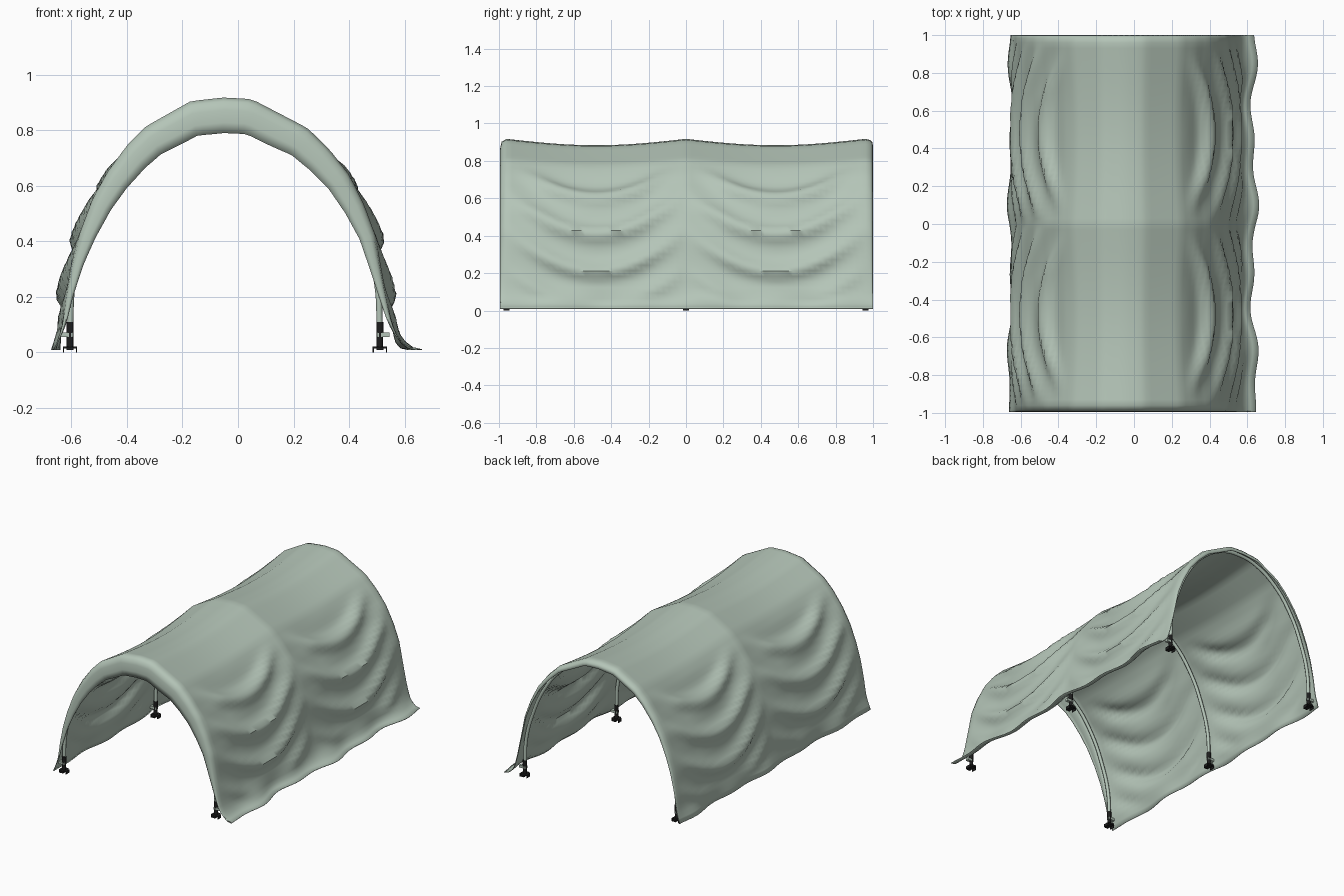
import bpy, math
from mathutils import Vector

cube = bpy.data.objects.get("Cube")
if cube:
    bpy.data.objects.remove(cube, do_unlink=True)

MID_X = -0.047          # centre line of the arch
HOOP_Y = 0.96           # end hoops sit at +/- this


def material(name, rgb):
    m = bpy.data.materials.new(name)
    m.use_nodes = True
    m.diffuse_color = (*rgb, 1)
    bsdf = m.node_tree.nodes["Principled BSDF"]
    bsdf.inputs["Base Color"].default_value = (*rgb, 1)
    bsdf.inputs["Roughness"].default_value = 0.8
    return m


canvas = material("sage_canvas", (0.46, 0.56, 0.48))
black = material("black_plastic", (0.012, 0.012, 0.012))


def mesh_object(name, verts, faces, mat):
    me = bpy.data.meshes.new(name)
    me.from_pydata(verts, [], faces)
    me.materials.append(mat)
    ob = bpy.data.objects.new(name, me)
    bpy.context.collection.objects.link(ob)
    return ob


def smooth(ob, angle):
    bpy.ops.object.select_all(action='DESELECT')
    ob.select_set(True)
    bpy.context.view_layer.objects.active = ob
    bpy.ops.object.shade_smooth_by_angle(angle=math.radians(angle))


def resample(points, count):
    """Evenly spaced points along a polyline."""
    pts = [Vector(p) for p in points]
    lengths = [(b - a).length for a, b in zip(pts, pts[1:])]
    step = sum(lengths) / (count - 1)
    out, seg, used = [], 0, 0.0
    for i in range(count):
        d = i * step
        while seg < len(lengths) - 1 and d > used + lengths[seg]:
            used += lengths[seg]
            seg += 1
        out.append(pts[seg].lerp(pts[seg + 1], min(1, (d - used) / lengths[seg])))
    return out


# Canvas cover: arch section (x, z), swept along y with sag and swag folds
arch = [(-.65, .01), (-.635, .08), (-.622, .2), (-.6, .32), (-.57, .43),
        (-.525, .55), (-.47, .65), (-.4, .745), (-.33, .815), (-.17, .905),
        (-.05, .918), (.05, .912), (.25, .808), (.33, .73), (.4, .64),
        (.455, .53), (.495, .42), (.52, .28), (.545, .15), (.565, .06),
        (.59, .02), (.63, .012)]
section = resample(arch, 81)


def ramp(a, b, t):
    t = max(0, min(1, (t - a) / (b - a)))
    return t * t * (3 - 2 * t)


def draped(p, y, tuck):
    out = Vector((p.x - MID_X, max(p.y - 0.3, 0))).normalized()
    span = abs(math.sin(math.pi * y / HOOP_Y)) if abs(y) < HOOP_Y else 0
    # roof dips between hoops, lower walls billow out
    push = span * (0.012 * (1 - ramp(.3, .5, p.y)) - 0.034 * ramp(.5, .75, p.y))
    # folds hang in swags from hoop to hoop
    phase = (p.y - 0.61 - 0.2 * (1 - span)) / 0.2
    fold = (0.5 + 0.5 * math.cos(2 * math.pi * phase)) ** 2
    fade = ramp(0.04, 0.16, p.y) * (1 - ramp(.66, .8, p.y))
    push += 0.04 * (fold - 0.35) * fade * min(1, 1.4 * span)
    push -= tuck * p.y / 0.92
    # wavy hem
    hem = (1 - ramp(0.0, 0.12, p.y)) * (0.012 * math.sin(7 * y + 1) + 0.008 * math.sin(17 * y))
    if p.x > 0:
        hem *= 1.5
    q = p + out * push + Vector((math.copysign(1, p.x) * hem, 0))
    return (q.x, y, max(q.y, 0.004))


# rows are (y, amount tucked in): hemmed flap at each end
rows = [(-.992, .128), (-.995, .09), (-.993, .045), (-.985, .015)]
rows += [(-HOOP_Y + i * HOOP_Y / 32, 0) for i in range(65)]
rows += [(.985, .006), (.996, .018), (1.0, .038)]
n = len(section)
verts = [draped(p, y, tuck) for y, tuck in rows for p in section]
faces = [(r * n + c, r * n + c + 1, (r + 1) * n + c + 1, (r + 1) * n + c)
         for r in range(len(rows) - 1) for c in range(n - 1)]
cover = mesh_object("canvas_cover", verts, faces, canvas)
smooth(cover, 50)
skin = cover.modifiers.new("cloth_thickness", 'SOLIDIFY')
skin.thickness = 0.004
skin.offset = -1


# Hoops: a mirrored half arch, bevelled into a tube
half = [(-.605, .075), (-.595, .25), (-.55, .42), (-.46, .62), (-.33, .78), (-.17, .872)]
path = half + [(MID_X, .89)] + [(2 * MID_X - x, z) for x, z in reversed(half)]


def hoop(name, y):
    cu = bpy.data.curves.new(name, 'CURVE')
    cu.dimensions = '3D'
    cu.bevel_depth = 0.011
    cu.bevel_resolution = 2
    cu.resolution_u = 5
    sp = cu.splines.new('BEZIER')
    sp.bezier_points.add(len(path) - 1)
    for bp, (x, z) in zip(sp.bezier_points, path):
        bp.co = (x, y, z)
        bp.handle_left_type = bp.handle_right_type = 'AUTO'
    cu.materials.append(canvas)
    bpy.context.collection.objects.link(bpy.data.objects.new(name, cu))


def box(name, centre, size, mat):
    bpy.ops.mesh.primitive_cube_add(size=1, location=centre)
    ob = bpy.context.object
    ob.name = name
    ob.scale = size
    ob.data.materials.append(mat)


def tube(name, x, y, z0, z1, radius, mat):
    bpy.ops.mesh.primitive_cylinder_add(vertices=12, radius=radius, depth=z1 - z0,
                                        location=(x, y, (z0 + z1) / 2))
    ob = bpy.context.object
    ob.name = name
    ob.data.materials.append(mat)
    smooth(ob, 40)


# Feet: socket, collar lug and a bracket with turned-down edges
def foot(label, x, y, side):
    tube(label + "_socket", x, y, .07, .11, .013, black)
    tube(label + "_post", x, y, .018, .07, .012, black)
    box(label + "_lug", (x + side * .012, y, .063), (.045, .022, .016), canvas)
    box(label + "_plate", (x, y, .018), (.052, .034, .006), black)
    box(label + "_cross_plate", (x, y, .014), (.026, .06, .012), black)
    for s in (-1, 1):
        box(label + "_lip", (x + s * .024, y, .009), (.004, .034, .018), black)


for place, y in (("front", -HOOP_Y), ("middle", 0), ("back", HOOP_Y)):
    hoop(place + "_hoop", y)
    foot(place + "_right_foot", half[0][0], y, -1)
    foot(place + "_left_foot", 2 * MID_X - half[0][0], y, 1)
